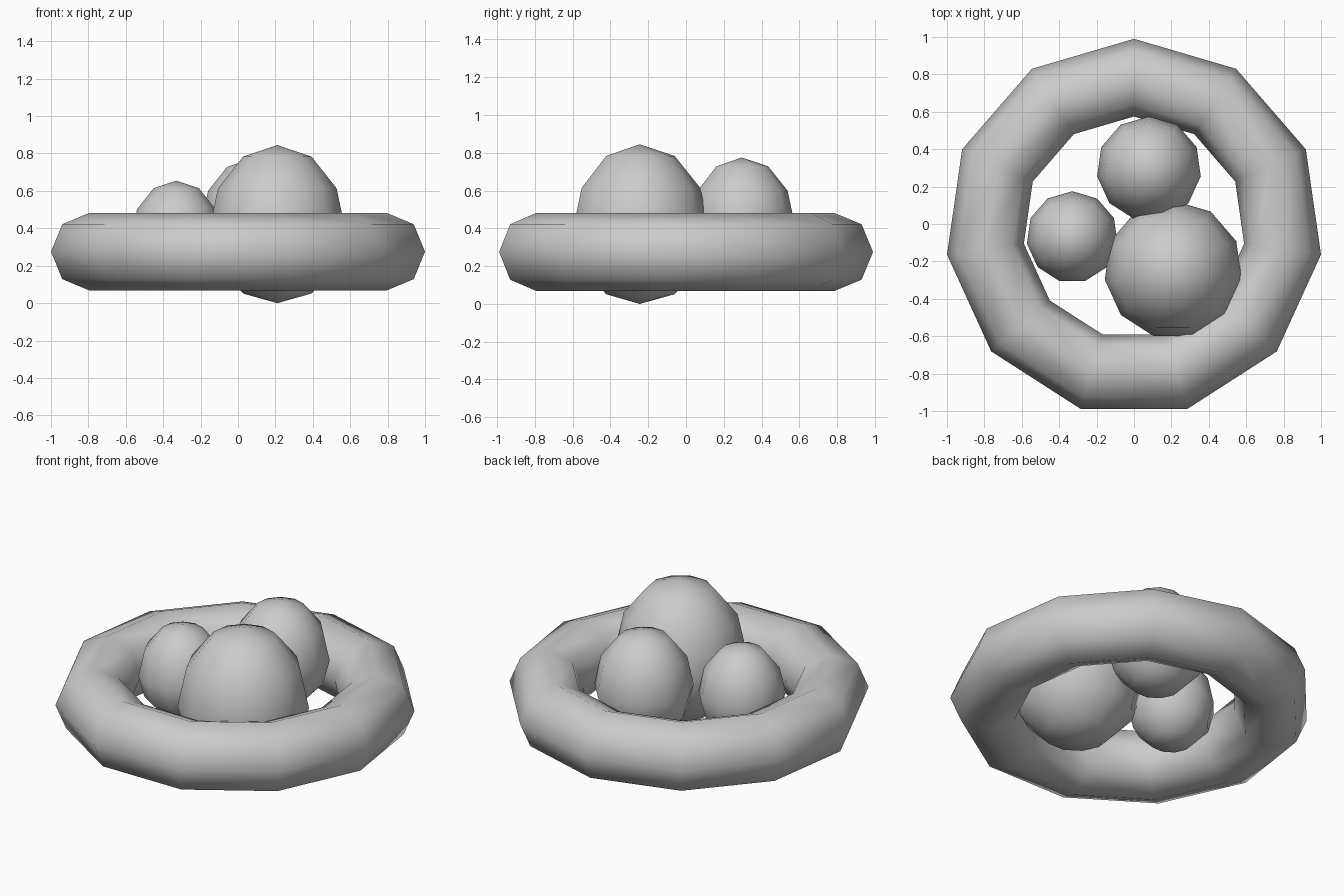
import bpy
from math import sin, cos, pi

if "Cube" in bpy.data.objects:
    bpy.data.objects.remove(bpy.data.objects["Cube"])

SIDES = 11  # every part is turned with eleven sides, one corner facing +y


def finish(name, verts, faces, location):
    mesh = bpy.data.meshes.new(name)
    mesh.from_pydata(verts, [], faces)
    mesh.update()
    for p in mesh.polygons:
        p.use_smooth = True
    obj = bpy.data.objects.new(name, mesh)
    obj.location = location
    bpy.context.collection.objects.link(obj)
    return obj


def around(r, z):
    return [(r * sin(2 * pi * i / SIDES), r * cos(2 * pi * i / SIDES), z)
            for i in range(SIDES)]


def band(a, b):
    # quads between ring a and the ring b above it, facing outwards
    return [(a * SIDES + i, b * SIDES + i,
             b * SIDES + (i + 1) % SIDES, a * SIDES + (i + 1) % SIDES)
            for i in range(SIDES)]


def ring(name, major, minor, location, n=8):
    verts, faces = [], []
    for j in range(n):
        t = 2 * pi * j / n
        verts += around(major + minor * cos(t), minor * sin(t))
        faces += band(j, (j + 1) % n)
    finish(name, verts, faces, location)


def egg(name, x, y, radius, top, bottom, upper=1.25, rings=6):
    # taller above its widest ring than below it
    up = radius * upper
    down = (top - up) - bottom
    verts, faces = [], []
    for j in range(1, rings):
        t = -pi / 2 + pi * j / rings
        h = up if t > 0 else down
        verts += around(radius * cos(t), h * sin(t))
        if j > 1:
            faces += band(j - 2, j - 1)
    low = len(verts)
    verts += [(0, 0, -down), (0, 0, up)]
    last = (rings - 2) * SIDES
    for i in range(SIDES):
        k = (i + 1) % SIDES
        faces += [(low, i, k), (low + 1, last + k, last + i)]
    finish(name, verts, faces, (x, y, top - up))


# Nest rim
ring("nest_ring", 0.8025, 0.2075, (0, -0.02, 0.275))

# Three eggs of different sizes
egg("large_egg", 0.21, -0.245, 0.37, 0.845, 0.0)
egg("medium_egg", 0.08, 0.295, 0.28, 0.775, 0.135)
egg("small_egg", -0.33, -0.07, 0.245, 0.655, 0.095)
